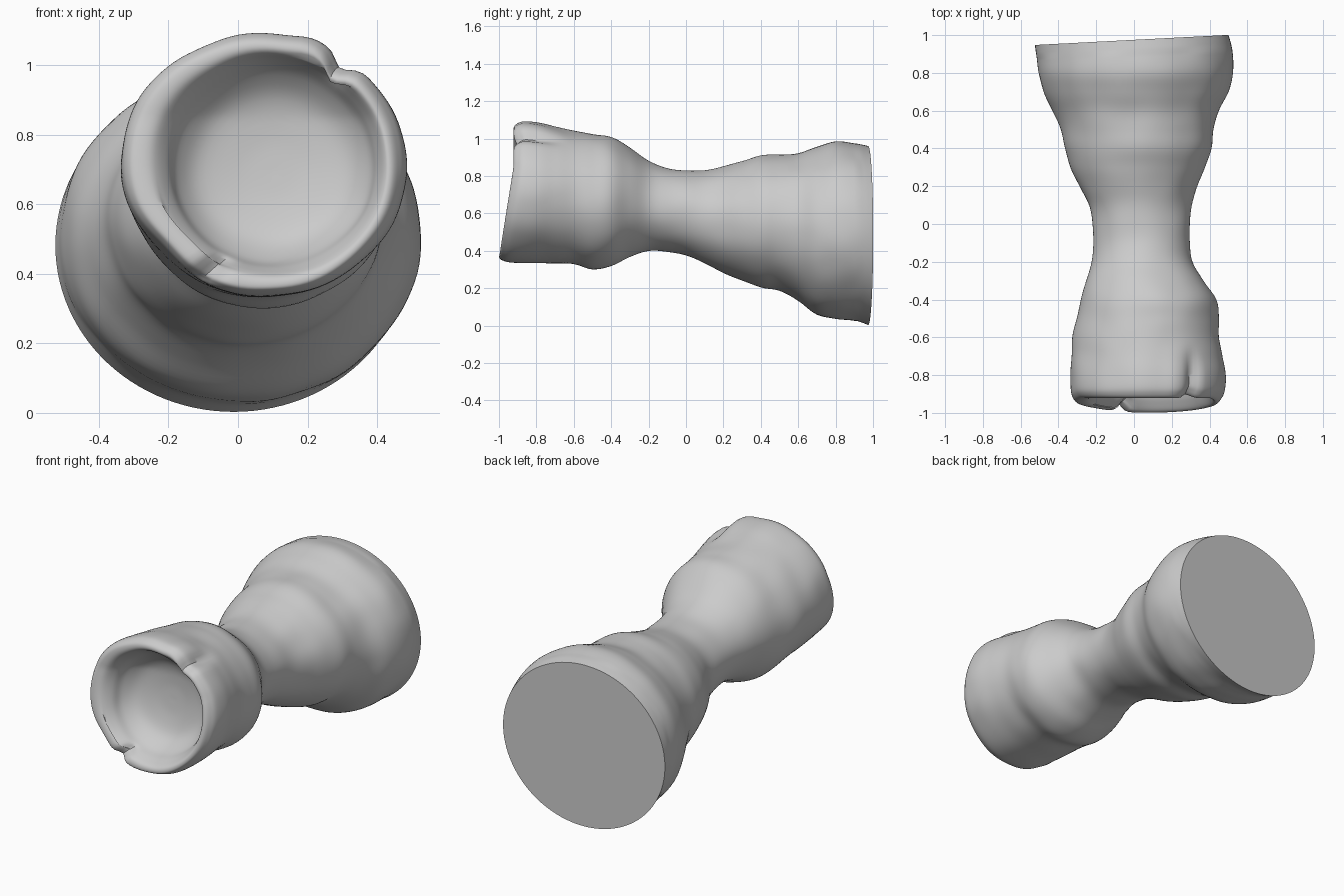
import bpy, bmesh, math
from mathutils import Vector, noise

if "Cube" in bpy.data.objects:
    bpy.data.objects.remove(bpy.data.objects["Cube"])

SEGS, SUB = 112, 5

# Cross-sections along the body: y, x left, x right, z bottom, z top
outer = [
    (0.975, -.525, .50, .003, .96), (0.90, -.515, .52, .028, .975),
    (0.80, -.505, .525, .035, .985), (0.70, -.48, .50, .055, .955),
    (0.60, -.43, .45, .13, .922), (0.50, -.385, .42, .185, .915),
    (0.40, -.365, .41, .205, .91), (0.30, -.335, .375, .24, .88),
    (0.20, -.29, .335, .28, .85), (0.10, -.24, .305, .33, .83),
    (0.00, -.22, .295, .375, .828), (-0.10, -.215, .295, .395, .84),
    (-0.20, -.225, .31, .40, .88), (-0.30, -.25, .37, .37, .95),
    (-0.40, -.28, .435, .32, 1.01), (-0.50, -.305, .45, .302, 1.025),
    (-0.60, -.325, .45, .328, 1.04), (-0.70, -.33, .468, .333, 1.06),
    (-0.80, -.337, .485, .333, 1.08), (-0.89, -.337, .482, .335, 1.09),
]
# Rounded rim, then the hollow in the front end
rim_and_hollow = [
    (-0.93, -.325, .465, .345, 1.08), (-0.95, -.30, .445, .36, 1.06),
    (-0.945, -.25, .425, .39, 1.035), (-0.90, -.205, .40, .415, 1.01),
    (-0.84, -.175, .375, .44, .97), (-0.785, -.11, .31, .50, .90),
    (-0.76, .00, .20, .60, .79), (-0.755, .094, .106, .694, .706),
]
stations = [Vector(s) for s in outer + rim_and_hollow]


def spline(pts):
    """Catmull-Rom curve through all sections."""
    out = []
    for i in range(len(pts) - 1):
        a, b = pts[max(i - 1, 0)], pts[i]
        c, d = pts[i + 1], pts[min(i + 2, len(pts) - 1)]
        for k in range(SUB):
            t = k / SUB
            out.append((b * 2 + (c - a) * t + (a * 2 - b * 5 + c * 4 - d) * t * t
                        + (b * 3 - a - c * 3 + d) * t ** 3) * 0.5)
    return out + [pts[-1]]


def ramp(a, b, v):
    t = min(max((v - a) / (b - a), 0), 1)
    return t * t * (3 - 2 * t)


def bump(ang, centre, width):
    d = (ang - centre + math.pi) % (2 * math.pi) - math.pi
    return math.exp(-(d / width) ** 2)


rings = spline(stations)
hollow_start = (len(outer) + 2) * SUB
bm = bmesh.new()
loops = []
for r, (y, xl, xr, zb, zt) in enumerate(rings):
    cx, cz, rx, rz = (xl + xr) / 2, (zb + zt) / 2, (xr - xl) / 2, (zt - zb) / 2
    inside = r > hollow_start
    front = ramp(-.55, -.9, y)
    loop = []
    for s in range(SEGS):
        a = 2 * math.pi * s / SEGS
        # Groove at upper right with a raised lip, flattened lower left
        groove, nick = bump(a, math.radians(54), .10), bump(a, math.radians(244), .09)
        k = 1.0
        if not inside:
            g = ramp(-.62, -.85, y)
            k -= g * (.085 * groove - .025 * bump(a, math.radians(70), .13))
            k -= .06 * front * bump(a, math.radians(222), .35)
        x, z = cx + rx * k * math.cos(a), cz + rz * k * math.sin(a)
        # Slanted front rim with two small dips, slanted back cap
        yy = y + front * (.03 - .08 * min(max((.85 - z) / .5, 0), 1))
        lip = ramp(-.86, -.94, y)
        yy += lip * (.02 * groove + .045 * nick)
        yy += ramp(.7, .975, y) * .052 * x
        # Slight hand-shaped unevenness
        if 0 < r and y < .9:
            n = noise.noise(Vector((x, yy, z)) * 6) * .006
            x += n * math.cos(a)
            z += n * math.sin(a)
        loop.append(bm.verts.new((x, yy, z)))
    loops.append(loop)

for p, q in zip(loops, loops[1:]):
    for s in range(SEGS):
        t = (s + 1) % SEGS
        bm.faces.new((p[s], p[t], q[t], q[s]))
bm.faces.new(loops[0])       # flat back cap
bm.faces.new(loops[-1])      # centre of hollow
bmesh.ops.recalc_face_normals(bm, faces=bm.faces)

mesh = bpy.data.meshes.new("hollow_ended_body")
bm.to_mesh(mesh)
bm.free()
body = bpy.data.objects.new("hollow_ended_body", mesh)
bpy.context.collection.objects.link(body)
bpy.context.view_layer.objects.active = body
body.select_set(True)
bpy.ops.object.shade_smooth_by_angle(angle=math.radians(40))
